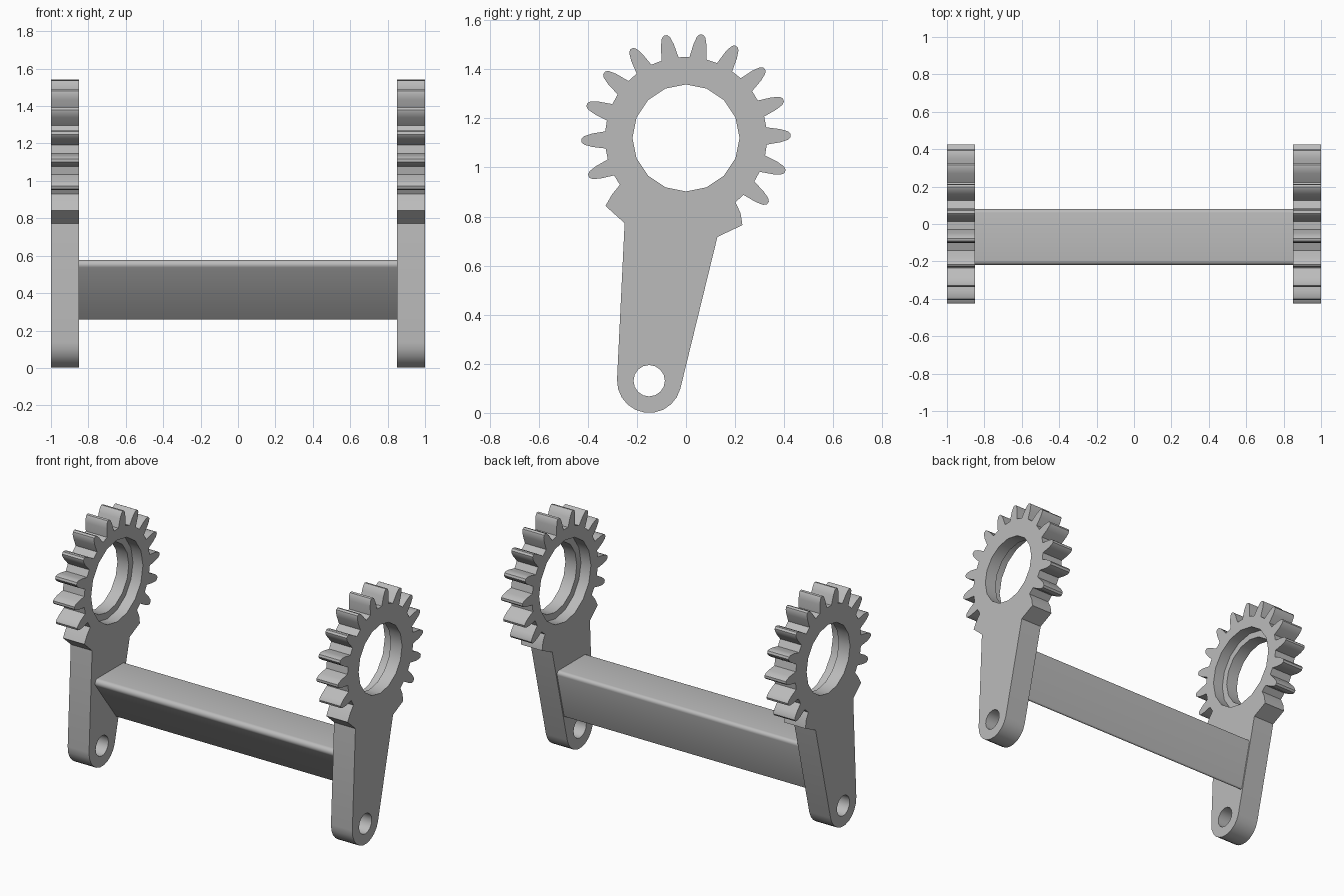
import bpy, bmesh
from math import sin, cos, radians

cube = bpy.data.objects.get("Cube")
if cube:
    bpy.data.objects.remove(cube, do_unlink=True)

# Single plain material
grey = bpy.data.materials.new("plain_grey")
grey.use_nodes = True
COLOUR = (0.5, 0.5, 0.5, 1)
grey.diffuse_color = COLOUR
grey.node_tree.nodes["Principled BSDF"].inputs["Base Color"].default_value = COLOUR

# Main dimensions: (y, z) centres of the gear and of the pivot eye
GEAR = (0.0, 1.12)
EYE = (-0.15, 0.131)
PITCH, PHASE = 20, 1.4
OUTER_X, STEP_X, INNER_X = 1.0, 0.92, 0.85


def polar(centre, r, deg):
    return (centre[0] + r * cos(radians(deg)), centre[1] + r * sin(radians(deg)))


def arc(centre, r, start, end, steps):
    return [polar(centre, r, start + (end - start) * i / steps) for i in range(steps + 1)]


def circle(centre, r, sides):
    return arc(centre, r, 90, 450, sides)[:-1]


def ring(bm, points, x):
    """Closed loop of edges in the plane at x."""
    verts = [bm.verts.new((x, y, z)) for y, z in points]
    edges = [bm.edges.new((v, verts[i - 1])) for i, v in enumerate(verts)]
    return verts, edges


def bridge(bm, a, b):
    for i in range(len(a)):
        bm.faces.new((a[i - 1], a[i], b[i], b[i - 1]))


def cap(bm, *loops):
    edges = [e for _, es in loops for e in es]
    bmesh.ops.triangle_fill(bm, edges=edges, use_beauty=True)


def finish(bm, name):
    bmesh.ops.recalc_face_normals(bm, faces=bm.faces[:])
    mesh = bpy.data.meshes.new(name)
    bm.to_mesh(mesh)
    bm.free()
    mesh.materials.append(grey)
    obj = bpy.data.objects.new(name, mesh)
    bpy.context.collection.objects.link(obj)
    bpy.ops.object.select_all(action='DESELECT')
    obj.select_set(True)
    bpy.context.view_layer.objects.active = obj
    bpy.ops.object.shade_smooth_by_angle(angle=radians(25))


def plate_outline():
    # Blunt shoulder at the back, below the last tooth
    pts = [(0.128, 0.717), (0.23, 0.765), (0.222, 0.815), polar(GEAR, 0.33, -52.5)]
    # Full teeth: half angle narrows from root to tip
    flank = [(0.33, 6.1), (0.385, 4), (0.415, 2.4), (0.426, 1)]
    for k in range(-2, 11):
        mid = PHASE + k * PITCH
        pts += [polar(GEAR, r, mid - half) for r, half in flank]
        pts += [polar(GEAR, r, mid + half) for r, half in reversed(flank)]
    # Blunt shoulder at the front, then the rounded foot of the arm
    pts += [polar(GEAR, 0.33, 215.3), polar(GEAR, 0.38, 217.4), (-0.328, 0.843), (-0.25, 0.773)]
    pts += arc(EYE, 0.131, 178, 346, 10)
    return pts


def side_plate(name, side):
    bm = bmesh.new()
    outline = plate_outline()
    eye = circle(EYE, 0.064, 16)
    bore = circle(GEAR, 0.218, 16)
    recess = circle(GEAR, 0.26, 16)
    outer, step, inner = (side * x for x in (OUTER_X, STEP_X, INNER_X))
    rim_out, rim_in = ring(bm, outline, outer), ring(bm, outline, inner)
    eye_out, eye_in = ring(bm, eye, outer), ring(bm, eye, inner)
    bore_out, bore_in = ring(bm, bore, outer), ring(bm, bore, step)
    recess_out, recess_in = ring(bm, recess, step), ring(bm, recess, inner)
    cap(bm, rim_out, eye_out, bore_out)
    cap(bm, rim_in, eye_in, recess_in)
    # Walls, and the stepped bore with its lip on the outside
    for a, b in ((rim_out, rim_in), (eye_out, eye_in), (bore_out, bore_in),
                 (bore_in, recess_out), (recess_out, recess_in)):
        bridge(bm, a[0], b[0])
    finish(bm, name)


def cross_beam():
    # Triangular section with rounded corners
    section = (arc((0.06, 0.557), 0.02, -13, 90, 5)
               + arc((-0.195, 0.552), 0.025, 90, 216, 7)
               + arc((0.0, 0.27), 0.01, 216, 347, 5))
    bm = bmesh.new()
    right, left = ring(bm, section, -INNER_X), ring(bm, section, INNER_X)
    bridge(bm, right[0], left[0])
    bm.faces.new(right[0])
    bm.faces.new(left[0])
    finish(bm, "cross_beam")


side_plate("left_gear_arm", 1)
side_plate("right_gear_arm", -1)
cross_beam()
